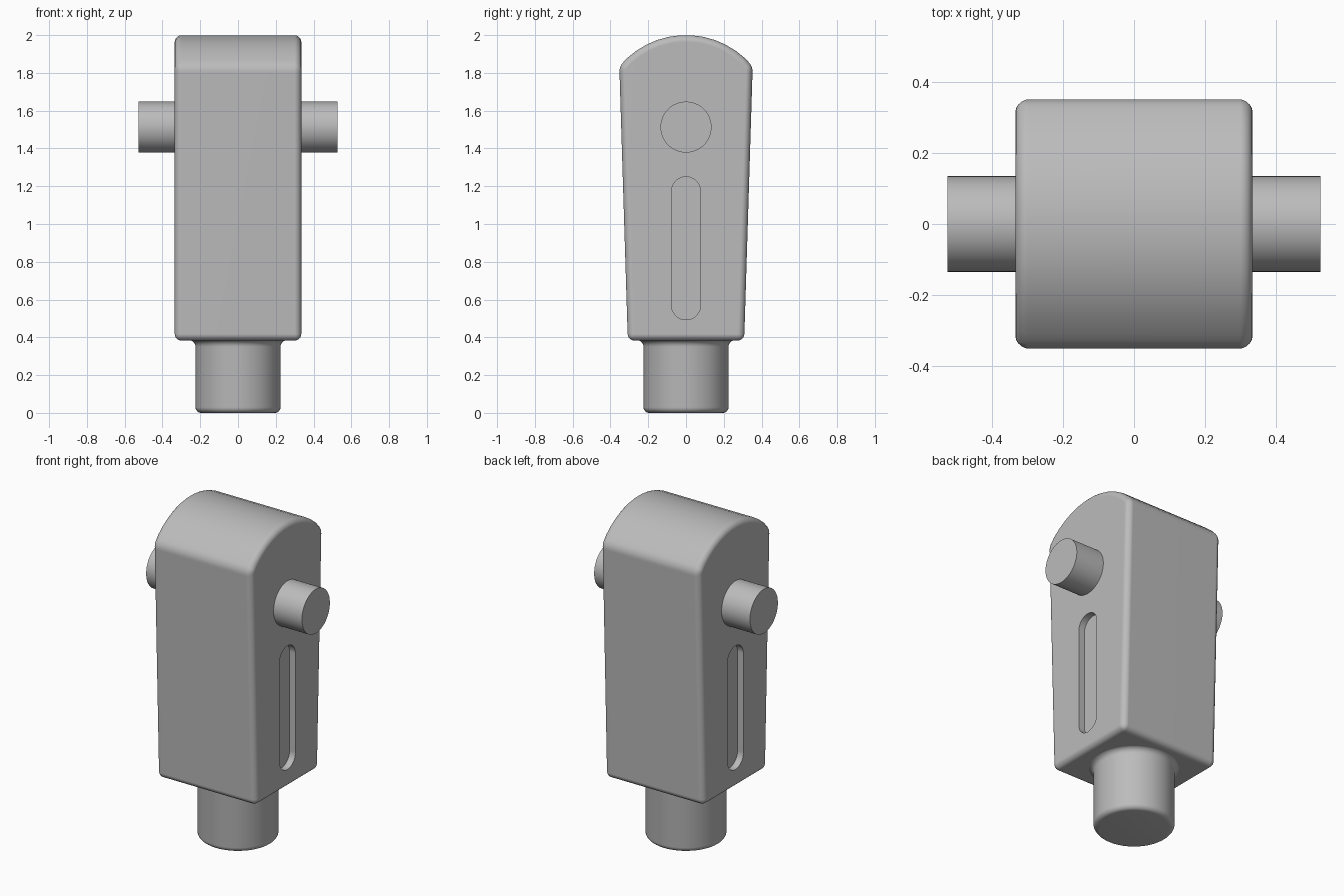
import bpy, bmesh
from math import sin, cos, pi, asin, radians
from mathutils import Matrix

cube = bpy.data.objects.get("Cube")
if cube:
    bpy.data.objects.remove(cube, do_unlink=True)

GREY = (0.5, 0.5, 0.5, 1)
metal = bpy.data.materials.new("plain grey")
metal.use_nodes = True
metal.diffuse_color = GREY
metal.node_tree.nodes["Principled BSDF"].inputs["Base Color"].default_value = GREY


def make(name, bm):
    """Turn a bmesh into a grey object and make it active."""
    bmesh.ops.recalc_face_normals(bm, faces=bm.faces)
    mesh = bpy.data.meshes.new(name)
    bm.to_mesh(mesh)
    bm.free()
    mesh.materials.append(metal)
    ob = bpy.data.objects.new(name, mesh)
    bpy.context.collection.objects.link(ob)
    bpy.ops.object.select_all(action='DESELECT')
    ob.select_set(True)
    bpy.context.view_layer.objects.active = ob
    return ob


def prism(points, x0, x1):
    """Extrude a (y, z) outline along x."""
    bm = bmesh.new()
    face = bm.faces.new([bm.verts.new((x0, y, z)) for y, z in points])
    ext = bmesh.ops.extrude_face_region(bm, geom=[face])["geom"]
    verts = [g for g in ext if isinstance(g, bmesh.types.BMVert)]
    bmesh.ops.translate(bm, verts=verts, vec=(x1 - x0, 0, 0))
    return bm


def lathe(profile, sides=64):
    """Revolve an (r, z) profile about z and cap both ends."""
    bm = bmesh.new()
    rings = [[bm.verts.new((r * cos(2 * pi * i / sides), r * sin(2 * pi * i / sides), z))
              for i in range(sides)] for r, z in profile]
    for a, b in zip(rings, rings[1:]):
        for i in range(sides):
            j = (i + 1) % sides
            bm.faces.new((a[i], a[j], b[j], b[i]))
    bm.faces.new(rings[0])
    bm.faces.new(rings[-1])
    return bm


def arc(cx, cz, r, a0, a1, n):
    """Points on a circular arc, angles in degrees."""
    angles = [radians(a0 + (a1 - a0) * i / n) for i in range(n + 1)]
    return [(cx + r * cos(a), cz + r * sin(a)) for a in angles]


# Tapered body with a domed top and rounded edges
R, HALF, BASE, SIDE = 0.459, 0.353, 0.383, 0.335
span = asin(HALF / R) * 180 / pi
outline = [(-0.308, BASE), (0.308, BASE)] + arc(0, 2 - R, R, 90 - span, 90 + span, 13)
body = make("body", prism(outline, -SIDE, SIDE))
bev = body.modifiers.new("round edges", 'BEVEL')
bev.width = 0.035
bev.segments = 5
bev.limit_method = 'ANGLE'
bev.angle_limit = radians(25)
bpy.ops.object.modifier_apply(modifier=bev.name)

# Shallow rounded slot cut into each side
slot = arc(0, 1.173, 0.077, 0, 180, 16) + arc(0, 0.57, 0.077, 180, 360, 16)
for s in (-1, 1):
    cutter = make("slot_cutter", prism(slot, s * (SIDE - 0.04), s * (SIDE + 0.1)))
    cutter.hide_render = True
    bpy.context.view_layer.objects.active = body
    cut = body.modifiers.new("slot", 'BOOLEAN')
    cut.operation = 'DIFFERENCE'
    cut.solver = 'EXACT'
    cut.object = cutter
    bpy.ops.object.modifier_apply(modifier=cut.name)
    bpy.data.objects.remove(cutter, do_unlink=True)

bpy.ops.object.select_all(action='DESELECT')
body.select_set(True)
bpy.context.view_layer.objects.active = body
bpy.ops.object.shade_smooth_by_angle(angle=radians(30))
weighted = body.modifiers.new("flat face normals", 'WEIGHTED_NORMAL')
weighted.keep_sharp = True

# Round neck with a rounded foot and a flare under the body
foot = arc(0.195, 0.03, 0.03, -90, 0, 6)
flare = arc(0.26, 0.35, 0.035, 180, 90, 6)
make("neck", lathe(foot + flare))
bpy.ops.object.shade_smooth_by_angle(angle=radians(30))

# Side pins
for name, s in (("left_pin", 1), ("right_pin", -1)):
    bm = lathe([(0.135, 0.3), (0.135, 0.527)])
    bm.transform(Matrix.Translation((0, 0, 1.513)) @ Matrix.Rotation(s * pi / 2, 4, 'Y'))
    make(name, bm)
    bpy.ops.object.shade_smooth_by_angle(angle=radians(30))
